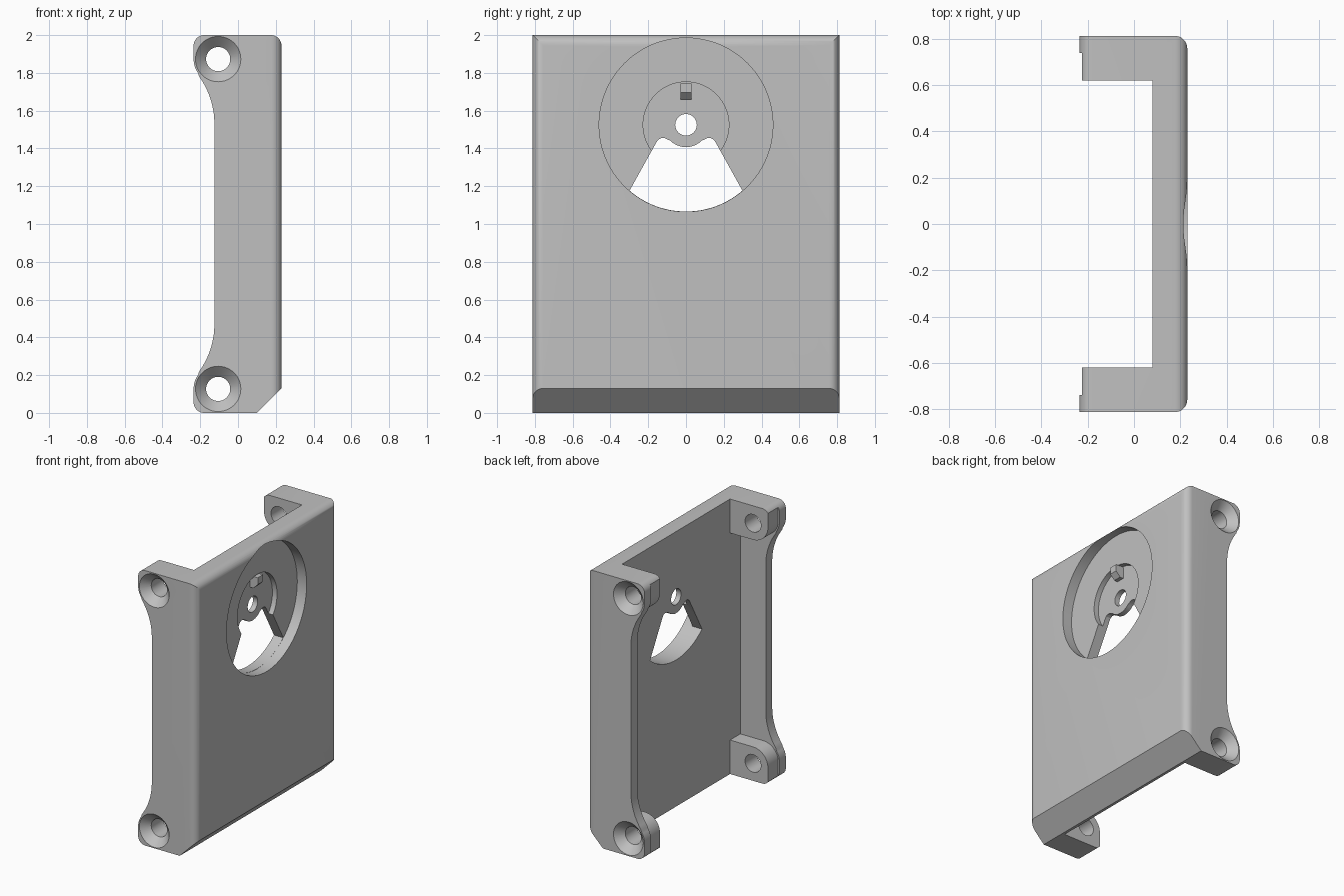
import bpy, bmesh, math
from mathutils import Matrix

cube = bpy.data.objects.get("Cube")
if cube:
    bpy.data.objects.remove(cube, do_unlink=True)

grey = bpy.data.materials.new("light_grey")
grey.use_nodes = True
COLOR = (0.53, 0.53, 0.53, 1)
grey.diffuse_color = COLOR
grey.node_tree.nodes["Principled BSDF"].inputs["Base Color"].default_value = COLOR


def make(name, bm):
    bmesh.ops.recalc_face_normals(bm, faces=bm.faces)
    mesh = bpy.data.meshes.new(name)
    bm.to_mesh(mesh)
    bm.free()
    mesh.materials.append(grey)
    obj = bpy.data.objects.new(name, mesh)
    bpy.context.collection.objects.link(obj)
    return obj


def prism(name, pts, axis, lo, hi):
    """Extrude a closed outline along x (points are y, z) or y (points are x, z)."""
    bm = bmesh.new()
    place = (lambda p, t: (t, p[0], p[1])) if axis == "x" else (lambda p, t: (p[0], t, p[1]))
    face = bm.faces.new([bm.verts.new(place(p, lo)) for p in pts])
    ext = bmesh.ops.extrude_face_region(bm, geom=[face])
    verts = [v for v in ext["geom"] if isinstance(v, bmesh.types.BMVert)]
    bmesh.ops.translate(bm, verts=verts, vec=[hi - lo if a == axis else 0 for a in "xyz"])
    return make(name, bm)


def arc(cx, cz, r, start, end, steps=12):
    angles = [math.radians(start + (end - start) * i / steps) for i in range(steps + 1)]
    return [(cx + r * math.cos(a), cz + r * math.sin(a)) for a in angles]


def box(x0, x1, y0, y1):
    return [(x0, y0), (x1, y0), (x1, y1), (x0, y1)]


def flip(pts):
    """Mirror an outline half about mid height, reversing its order."""
    return [(x, 2 - z) for x, z in reversed(pts)]


def combine(target, tool, operation="DIFFERENCE"):
    mod = target.modifiers.new("cut", "BOOLEAN")
    mod.operation, mod.solver, mod.object = operation, "EXACT", tool
    bpy.context.view_layer.objects.active = target
    bpy.ops.object.modifier_apply(modifier=mod.name)
    bpy.data.objects.remove(tool, do_unlink=True)


FRONT, INNER, BACK = 0.23, 0.08, -0.235
HALF, WALL, BOSS = 0.812, 0.738, 0.62
HOLE_X, HOLE_Z = -0.105, 1.873
DIAL_Z, DIAL_R = 1.525, 0.46

# Block with rounded outer face edges
bm = bmesh.new()
bmesh.ops.create_cube(bm, size=1)
bmesh.ops.scale(bm, verts=bm.verts, vec=(FRONT + 0.4, 2 * HALF, 2.2))
bmesh.ops.translate(bm, verts=bm.verts, vec=((FRONT - 0.4) / 2, 0, 0.9))
edges = [e for e in bm.edges if all(v.co.x > 0 for v in e.verts)
         and any(v.co.z > 1 for v in e.verts)]
bmesh.ops.bevel(bm, geom=edges, offset=0.055, segments=8, profile=0.5, affect="EDGES")
body = make("bracket_body", bm)

# Side silhouette: rounded ears, waisted back edge, chamfered foot
ear = (arc(BACK + 0.055, 1.945, 0.055, 90, 180, 8)
       + arc(HOLE_X, HOLE_Z, 0.13, 180, 216, 6)
       + arc(-0.555, 1.53, 0.43, 36, 0, 10))
outline = [(0.5, 2.0)] + ear + flip(ear) + [(0.1, 0), (FRONT, 0.13), (0.5, 0.4)]
combine(body, prism("silhouette", outline, "y", -1, 1), "INTERSECT")

# Hollow between the side walls, leaving screw bosses in the corners
combine(body, prism("cavity", box(-1, INNER, -1, 3), "y", -BOSS, BOSS))
boss = [(-1, 3), (-0.225, 3)] + arc(HOLE_X, HOLE_Z, 0.12, 180, 270) + [(INNER, HOLE_Z - 0.12)]
combine(body, prism("pocket", boss + flip(boss), "y", -WALL, WALL))

# Countersunk screw holes
for z in (HOLE_Z, 2 - HOLE_Z):
    combine(body, prism("screw_hole", arc(HOLE_X, z, 0.064, 0, 360, 40)[:-1], "y", -1, 1))
    for side in (-1, 1):
        bm = bmesh.new()
        bmesh.ops.create_cone(bm, cap_ends=True, segments=48, radius1=0.055,
                              radius2=0.13, depth=0.075)
        bm.transform(Matrix.Translation((HOLE_X, side * (HALF - 0.0275), z))
                     @ Matrix.Rotation(-side * math.pi / 2, 4, "X"))
        combine(body, make("countersink", bm))

# Stepped round recess with a centre hole
for radius, depth in ((DIAL_R, 0.155), (0.227, 0.118), (0.057, -1)):
    circle = arc(0, DIAL_Z, radius, 0, 360, 96)[:-1]
    combine(body, prism("recess", circle, "x", depth, 1))

# Fan shaped window below the hub
shoulder = [(0.158, 1.43), (0.146, 1.447), (0.13, 1.455), (0.11, 1.454), (0.092, 1.445)]
fan = (arc(0, DIAL_Z, DIAL_R - 0.001, 229.4, 310.6, 24) + shoulder
       + arc(0, DIAL_Z, 0.118, 314, 226, 12)
       + [(-y, z) for y, z in reversed(shoulder)])
combine(body, prism("window", fan, "x", -1, 1))

# Small stop peg with a sloped underside
peg = [(0.1, 1.66), (0.145, 1.66), (0.18, 1.695), (0.18, 1.745), (0.1, 1.745)]
combine(body, prism("stop_peg", peg, "y", -0.03, 0.03), "UNION")

bpy.ops.object.select_all(action="DESELECT")
body.select_set(True)
bpy.context.view_layer.objects.active = body
bpy.ops.object.shade_smooth_by_angle(angle=math.radians(25))
